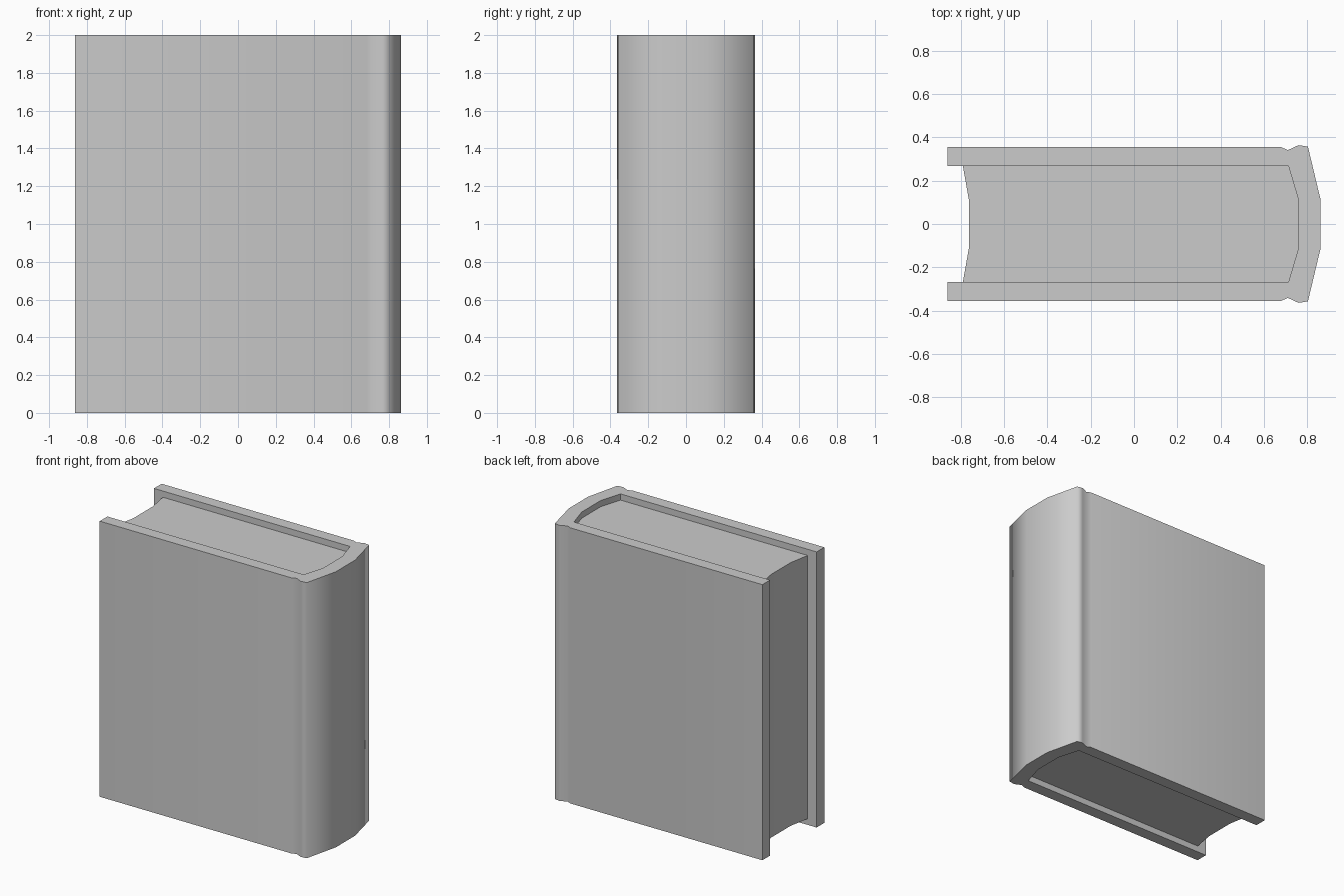
import bpy, bmesh, math

if "Cube" in bpy.data.objects:
    bpy.data.objects.remove(bpy.data.objects["Cube"])


def mirrored(half):
    """Close a half profile (y > 0) by mirroring it across y = 0."""
    return half + [(x, -y) for x, y in reversed(half)]


def extrude_profile(name, points, z0, z1, angle):
    bm = bmesh.new()
    face = bm.faces.new([bm.verts.new((x, y, z0)) for x, y in points])
    res = bmesh.ops.extrude_face_region(bm, geom=[face], use_keep_orig=True)
    top = [v for v in res["geom"] if isinstance(v, bmesh.types.BMVert)]
    bmesh.ops.translate(bm, verts=top, vec=(0, 0, z1 - z0))
    bmesh.ops.recalc_face_normals(bm, faces=bm.faces)
    mesh = bpy.data.meshes.new(name)
    bm.to_mesh(mesh)
    bm.free()
    ob = bpy.data.objects.new(name, mesh)
    bpy.context.collection.objects.link(ob)
    bpy.ops.object.select_all(action='DESELECT')
    ob.select_set(True)
    bpy.context.view_layer.objects.active = ob
    bpy.ops.object.shade_smooth_by_angle(angle=math.radians(angle))
    return ob


# Hardcover: boards, hinge grooves and rounded spine in one C-shaped profile
outer = mirrored([(-0.862, 0.355), (0.68, 0.355), (0.71, 0.341),
                  (0.76, 0.364), (0.803, 0.357), (0.862, 0.11)])
inner = mirrored([(-0.862, 0.267), (0.713, 0.267), (0.76, 0.11)])
extrude_profile("book_cover", outer + inner[::-1], 0.0, 2.0, 70)

# Page block: hollow fore edge, rounded back, recessed at top and bottom
back = [(0.713, 0.267), (0.76, 0.11)]
fore = [(-0.762, -0.11), (-0.79, -0.267)]
pages = mirrored(back) + [(x, -y) for x, y in mirrored(fore)][::-1]
pages = mirrored([(-0.762, 0.11), (-0.79, 0.267)] + back)
extrude_profile("page_block", pages, 0.045, 1.955, 70)
